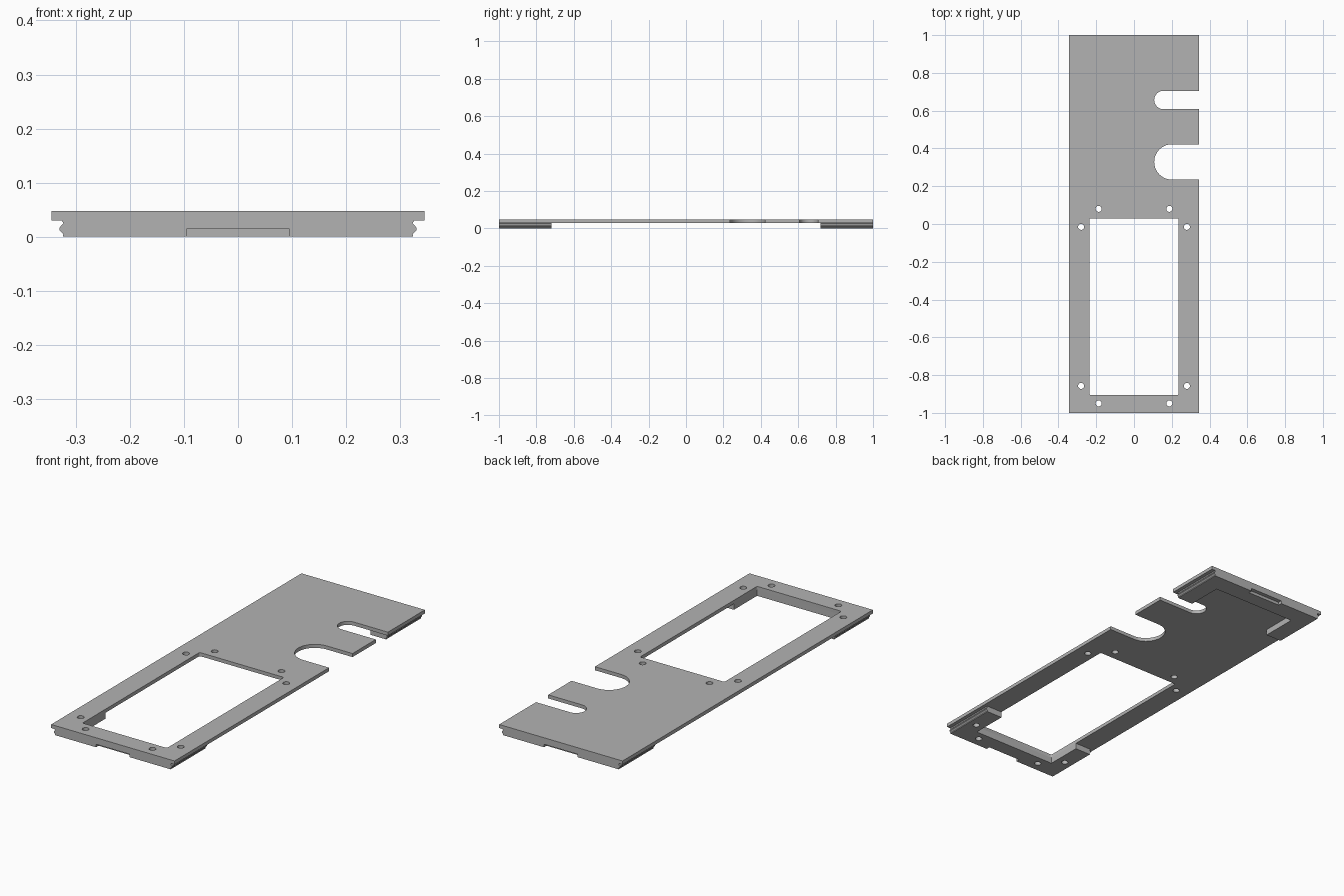
import bpy, bmesh, math
from mathutils import Matrix

if "Cube" in bpy.data.objects:
    bpy.data.objects.remove(bpy.data.objects["Cube"])

grey = bpy.data.materials.new("plain grey")
grey.use_nodes = True
grey.diffuse_color = (0.45, 0.45, 0.45, 1)
grey.node_tree.nodes["Principled BSDF"].inputs["Base Color"].default_value = grey.diffuse_color

HALF_W, HALF_L = 0.345, 1.0
UNDER, TOP = 0.03, 0.048
WIN_X, WIN_Y0, WIN_Y1 = 0.236, -0.905, 0.03


def prism(name, points, low, high, along_y=False):
    """Extrude a closed outline upwards, or an (x, z) section along y."""
    bm = bmesh.new()
    verts = [bm.verts.new((a, low, b) if along_y else (a, b, low)) for a, b in points]
    face = bm.faces.new(verts)
    grown = bmesh.ops.extrude_face_region(bm, geom=[face])["geom"]
    shift = (0, high - low, 0) if along_y else (0, 0, high - low)
    bmesh.ops.translate(bm, vec=shift, verts=[g for g in grown if isinstance(g, bmesh.types.BMVert)])
    bmesh.ops.recalc_face_normals(bm, faces=bm.faces)
    mesh = bpy.data.meshes.new(name)
    bm.to_mesh(mesh)
    bm.free()
    mesh.materials.append(grey)
    ob = bpy.data.objects.new(name, mesh)
    bpy.context.collection.objects.link(ob)
    return ob


def box(name, x0, x1, y0, y1, z0, z1):
    return prism(name, [(x0, y0), (x1, y0), (x1, y1), (x0, y1)], z0, z1)


def arc(cx, cy, r, start, end, steps):
    angles = [math.radians(start + (end - start) * i / steps) for i in range(steps + 1)]
    return [(cx + r * math.cos(a), cy + r * math.sin(a)) for a in angles]


def cut(ob, cutters):
    """Subtract the cutters, bake the result and discard the helpers."""
    for c in cutters:
        c.hide_render = True
        mod = ob.modifiers.new("cut", "BOOLEAN")
        mod.operation, mod.solver, mod.object = "DIFFERENCE", "EXACT", c
    bpy.context.view_layer.update()
    graph = bpy.context.evaluated_depsgraph_get()
    baked = bpy.data.meshes.new_from_object(ob.evaluated_get(graph))
    ob.modifiers.clear()
    ob.data = baked
    for c in cutters:
        bpy.data.objects.remove(c)


def hole(x, y):
    return prism("hole_cutter", arc(x, y, 0.016, 0, 345, 23), -0.1, 0.1)


def smooth(ob):
    bpy.ops.object.select_all(action="DESELECT")
    ob.select_set(True)
    bpy.context.view_layer.objects.active = ob
    bpy.ops.object.shade_smooth_by_angle(angle=math.radians(25))


# Screw positions around the window
front_holes = [(s * x, y) for s in (-1, 1) for x, y in ((0.187, -0.95), (0.28, -0.857))]
rear_holes = [(s * x, y) for s in (-1, 1) for x, y in ((0.187, 0.08), (0.28, -0.015))]

# Top plate, with two round-ended slots in one long edge
outline = [(-HALF_W, -HALF_L), (HALF_W, -HALF_L)]
for y0, y1 in ((0.235, 0.422), (0.608, 0.705)):
    r = (y1 - y0) / 2
    outline += [(HALF_W, y0)] + arc(0.107 + r, y0 + r, r, 270, 90, 24) + [(HALF_W, y1)]
outline += [(HALF_W, HALF_L), (-HALF_W, HALF_L)]
plate = prism("top_plate", outline, UNDER, TOP)

# Window with slightly rounded corners
r = 0.008
window = []
for cx, cy, a in ((WIN_X - r, WIN_Y1 - r, 0), (r - WIN_X, WIN_Y1 - r, 90),
                  (r - WIN_X, WIN_Y0 + r, 180), (WIN_X - r, WIN_Y0 + r, 270)):
    window += arc(cx, cy, r, a, a + 90, 4)
cut(plate, [prism("window_cutter", window, -0.1, 0.1)]
    + [hole(x, y) for x, y in front_holes + rear_holes])
smooth(plate)

# U-shaped rims under both ends, with a snap ridge along each side
side = [(0.324, 0), (0.323, 0.005), (0.33, 0.012), (0.33, 0.017), (0.323, 0.025), (0.326, UNDER)]
section = side + [(-x, z) for x, z in reversed(side)]
for name, s in (("front_rim", -1), ("back_rim", 1)):
    rim = prism(name, section, *sorted((s * 0.72, s * HALF_L)), along_y=True)
    cutters = [
        box("pocket_cutter", -WIN_X, WIN_X, *sorted((s * 0.6, s * 0.905)), -0.1, 0.1),
        box("notch_cutter", -0.094, 0.094, *sorted((s * 0.98, s * 1.1)), -0.1, 0.015),
    ]
    if s < 0:
        cutters += [hole(x, y) for x, y in front_holes]
    cut(rim, cutters)
    smooth(rim)
